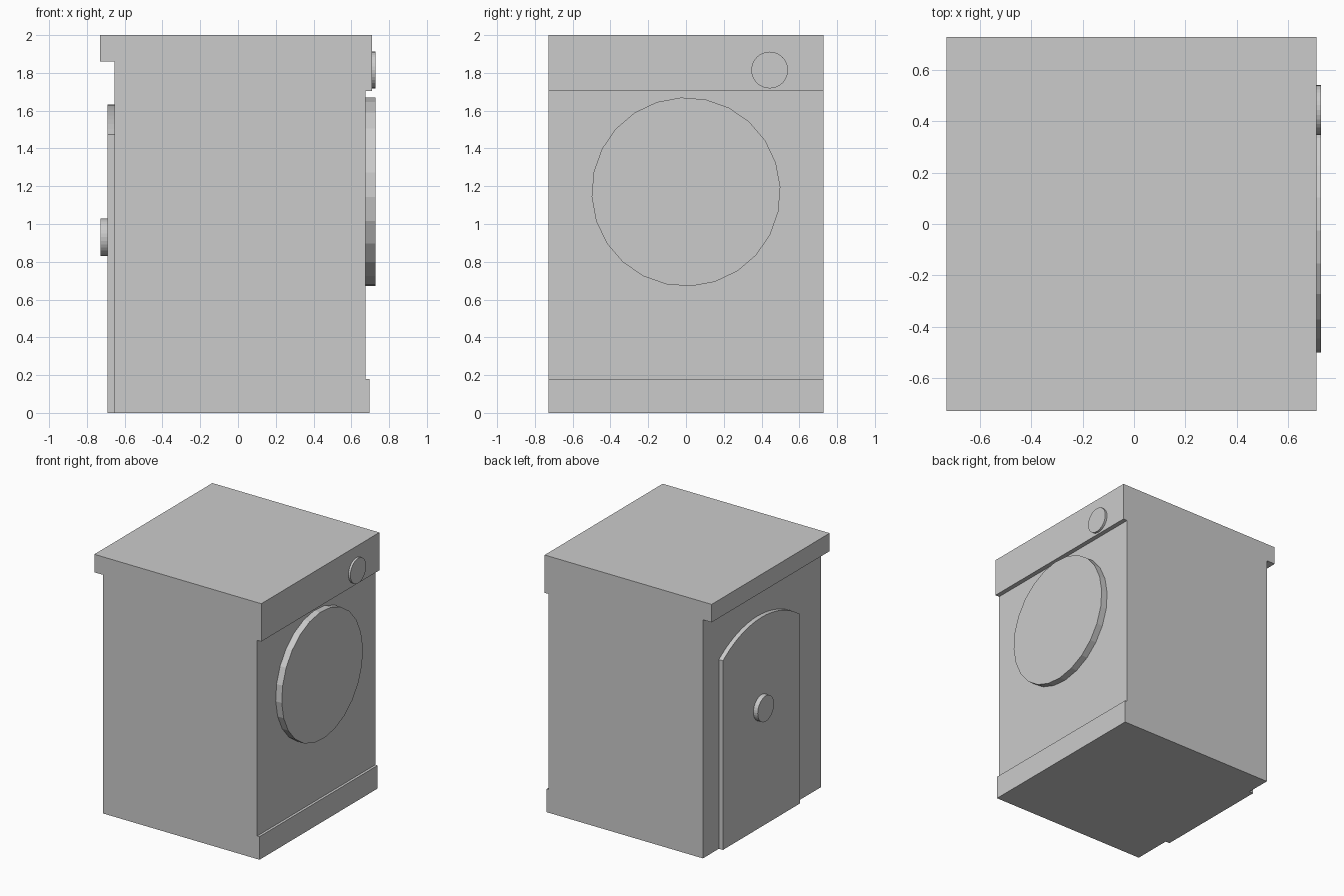
import bpy
import bmesh
import math
from mathutils import Matrix, Vector

cube = bpy.data.objects.get("Cube")
if cube:
    bpy.data.objects.remove(cube, do_unlink=True)

grey = bpy.data.materials.new("light_grey")
grey.use_nodes = True
colour = (0.6, 0.6, 0.6, 1)
grey.diffuse_color = colour
grey.node_tree.nodes["Principled BSDF"].inputs["Base Color"].default_value = colour


def finish(name, bm):
    bmesh.ops.recalc_face_normals(bm, faces=bm.faces[:])
    mesh = bpy.data.meshes.new(name)
    bm.to_mesh(mesh)
    bm.free()
    mesh.materials.append(grey)
    obj = bpy.data.objects.new(name, mesh)
    bpy.context.collection.objects.link(obj)
    return obj


def prism(name, outline, offset):
    """Extrude a closed outline of 3D points along an offset."""
    bm = bmesh.new()
    face = bm.faces.new([bm.verts.new(p) for p in outline])
    moved = bmesh.ops.extrude_face_region(bm, geom=[face], use_keep_orig=True)["geom"]
    bmesh.ops.translate(bm, vec=Vector(offset),
                        verts=[v for v in moved if isinstance(v, bmesh.types.BMVert)])
    return finish(name, bm)


def disc(name, x0, x1, y, z, radius, sides, turn=0):
    """Flat round plate with its axis along x."""
    outline = []
    for i in range(sides):
        a = math.radians(turn) + math.tau * i / sides
        outline.append((x0, y + radius * math.sin(a), z + radius * math.cos(a)))
    return prism(name, outline, (x1 - x0, 0, 0))


# Cabinet with overhanging worktop, control fascia and plinth
HALF = 0.727
profile = [(-0.655, 0), (0.695, 0), (0.695, 0.18), (0.675, 0.18), (0.675, 1.705),
           (0.71, 1.705), (0.71, 2), (-0.73, 2), (-0.73, 1.86), (-0.655, 1.86)]
prism("cabinet", [(x, -HALF, z) for x, z in profile], (0, 2 * HALF, 0))

# Round door and control dial
disc("door", 0.67, 0.727, 0, 1.17, 0.5, 24, -3)
disc("control_dial", 0.70, 0.727, 0.443, 1.815, 0.097, 32)

# Arched service panel on the back
MID, HALF_WIDTH, SPRING, RISE = 0.055, 0.475, 1.475, 0.157
radius = (HALF_WIDTH ** 2 + RISE ** 2) / (2 * RISE)
sweep = math.asin(HALF_WIDTH / radius)
outline = [(-0.65, MID - HALF_WIDTH, 0), (-0.65, MID + HALF_WIDTH, 0)]
STEPS = 20
for i in range(STEPS + 1):
    a = sweep * (1 - 2 * i / STEPS)
    outline.append((-0.65, MID + radius * math.sin(a),
                    SPRING + RISE - radius * (1 - math.cos(a))))
prism("back_panel", outline, (-0.04, 0, 0))

# Round cap on the service panel
disc("back_cap", -0.685, -0.727, MID, 0.93, 0.1, 32)
